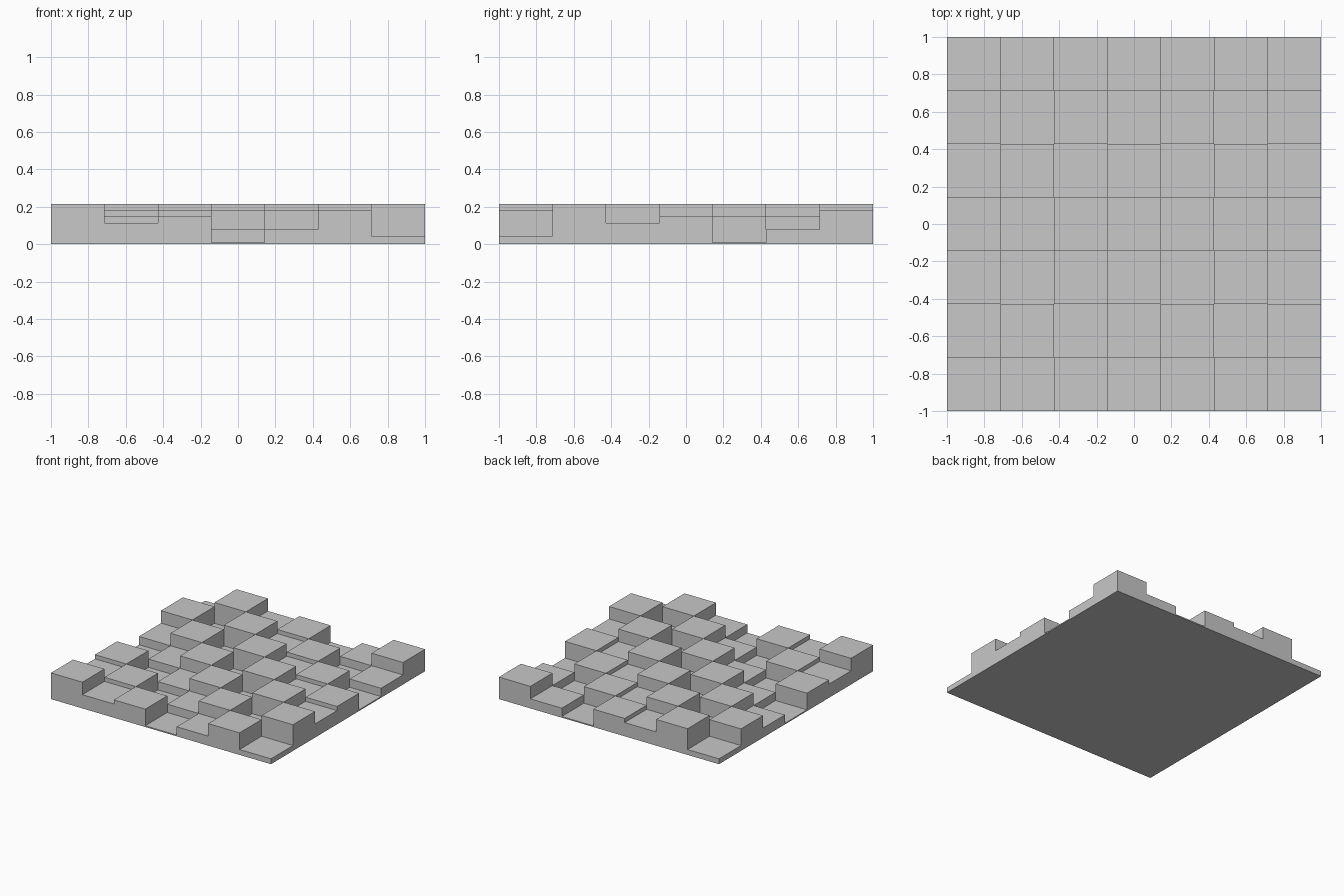
import bpy
import bmesh

# Remove the default cube only
cube = bpy.data.objects.get("Cube")
if cube:
    bpy.data.objects.remove(cube, do_unlink=True)

# Grid of square wells: one sequence of depth steps, shifted by one in each row
STEPS = [6, 3, 4, 0, 2, 5, 1]
N = len(STEPS)
CELL = 2 / N
FLOOR = 0.01
RISE = 0.0342


def height(i, j):
    """Top of a cell; zero outside the panel."""
    if 0 <= i < N and 0 <= j < N:
        return FLOOR + RISE * STEPS[(i + j) % N]
    return 0.0


def add_quad(bm, points):
    bm.faces.new([bm.verts.new(p) for p in points])


def flat_material(name, value):
    mat = bpy.data.materials.new(name)
    mat.use_nodes = True
    color = (value, value, value, 1)
    mat.diffuse_color = color
    bsdf = mat.node_tree.nodes["Principled BSDF"]
    bsdf.inputs["Base Color"].default_value = color
    bsdf.inputs["Roughness"].default_value = 0.8
    return mat


bm = bmesh.new()
for i in range(N):
    for j in range(N):
        x0, y0 = -1 + i * CELL, -1 + j * CELL
        x1, y1 = x0 + CELL, y0 + CELL
        h = height(i, j)
        corners = [(x0, y0), (x1, y0), (x1, y1), (x0, y1)]

        # Cell top
        add_quad(bm, [(x, y, h) for x, y in corners])

        # Walls down to each lower neighbour: front, +x side, back, -x side
        for k, (di, dj) in enumerate([(0, -1), (1, 0), (0, 1), (-1, 0)]):
            low = height(i + di, j + dj)
            if low < h - 1e-6:
                a, b = corners[k], corners[(k + 1) % 4]
                add_quad(bm, [(*a, low), (*b, low), (*b, h), (*a, h)])

# Flat underside
add_quad(bm, [(-1, -1, 0), (-1, 1, 0), (1, 1, 0), (1, -1, 0)])
bmesh.ops.remove_doubles(bm, verts=bm.verts[:], dist=1e-5)

mesh = bpy.data.meshes.new("stepped_panel")
bm.to_mesh(mesh)
bm.free()
mesh.materials.append(flat_material("light_grey", 0.58))
panel = bpy.data.objects.new("stepped_panel", mesh)
bpy.context.collection.objects.link(panel)
